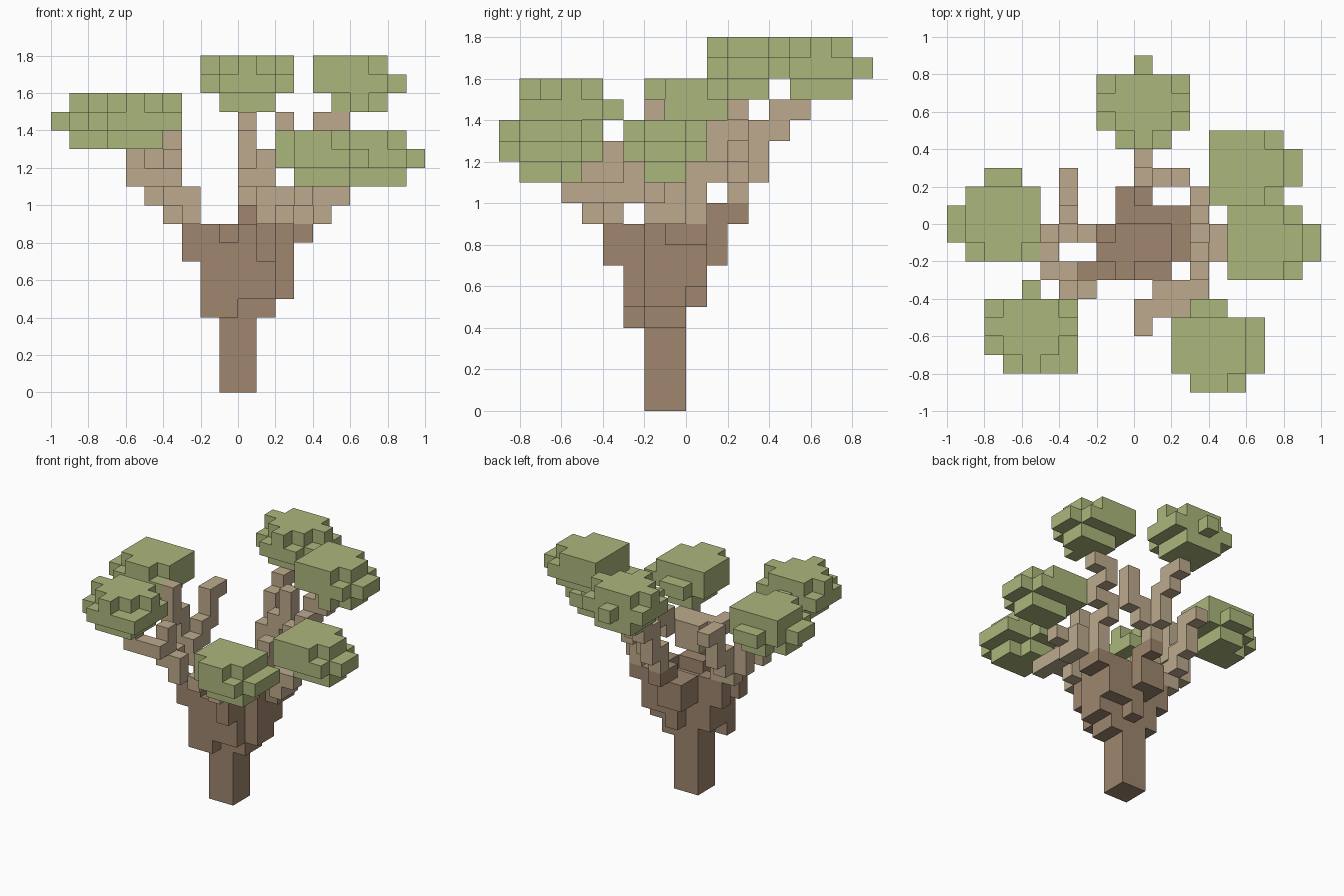
import bpy
import bmesh
from mathutils import Vector

CELL = 0.1
STEPS = {"R": Vector((1, 0, 0)), "B": Vector((0, 1, 0)), "U": Vector((0, 0, 1))}
STEPS.update({"L": -STEPS["R"], "F": -STEPS["B"], "D": -STEPS["U"]})

cube = bpy.data.objects.get("Cube")
if cube:
    bpy.data.objects.remove(cube, do_unlink=True)


def material(name, rgb):
    mat = bpy.data.materials.new(name)
    mat.use_nodes = True
    mat.diffuse_color = (*rgb, 1)
    bsdf = mat.node_tree.nodes["Principled BSDF"]
    bsdf.inputs["Base Color"].default_value = (*rgb, 1)
    return mat


bark = material("dark bark", (0.342, 0.238, 0.156))
twig = material("pale bark", (0.508, 0.402, 0.266))
leaf = material("leaf green", (0.407, 0.468, 0.202))


def grow(start, steps):
    """Cells of a limb that grows one cell per step: right, left, back, front, up, down."""
    spot = Vector(start)
    cells = {tuple(spot)}
    for step in steps:
        spot = spot + STEPS[step]
        cells.add(tuple(spot))
    return cells


def clump(x, y, z, lean):
    """Cells of a rounded leaf clump: three discs, the top one leaning sideways."""
    cells = set()
    for level, (reach, shift) in enumerate(((2.34, 0), (5.6, 0), (4.15, lean))):
        for i in range(-10, 10):
            for j in range(-10, 10):
                if (i - x - shift) ** 2 + (j - y) ** 2 <= reach:
                    cells.add((i, j, z + level))
    return cells


def build(name, cells, mat):
    """Skin the outer faces of a cell set and merge the flat areas."""
    bm = bmesh.new()
    for cell in cells:
        centre = Vector(cell) + Vector((0.5, 0.5, 0.5))
        for normal in STEPS.values():
            if tuple(Vector(cell) + normal) in cells:
                continue
            u = normal.yzx
            v = normal.cross(u)
            corners = (u + v, v - u, -u - v, u - v)
            bm.faces.new([bm.verts.new((centre + (normal + c) / 2) * CELL)
                          for c in corners])
    bmesh.ops.remove_doubles(bm, verts=bm.verts[:], dist=CELL / 100)
    bmesh.ops.dissolve_limit(bm, angle_limit=0.01, verts=bm.verts[:],
                             edges=bm.edges[:])
    bmesh.ops.recalc_face_normals(bm, faces=bm.faces[:])
    mesh = bpy.data.meshes.new(name)
    bm.to_mesh(mesh)
    bm.free()
    mesh.materials.append(mat)
    obj = bpy.data.objects.new(name, mesh)
    bpy.context.collection.objects.link(obj)


# Square trunk and the dark limbs that flare from it
trunk = {(x, y, z) for x in (-1, 0) for y in (-2, -1) for z in range(8)}
limbs = [
    ((-2, -3, 4), "UUURDDD"),
    ((-2, -2, 5), "UUBDD"),
    ((1, -2, 4), "UUUBDDD"),
    ((0, -3, 5), "UUURDDDUUFU"),
    ((2, -2, 5), "UUUBDDDUUUR"),
    ((1, 0, 6), "UURDDUUR"),
    ((0, 0, 5), "UUUBDUUB"),
    ((-1, 0, 7), "UBD"),
    ((-3, -1, 7), "UR"),
    ((-3, -3, 7), "UR"),
]
for start, steps in limbs:
    trunk |= grow(start, steps)
build("trunk", trunk, bark)

# Pale stepped branches
branches = {
    "back_branch": ((0, 2, 10), "UBUUBUB"),
    "back_bare_branch": ((1, 2, 11), "URUU"),
    "back_left_branch": ((3, 0, 9), "UUBURUBUR"),
    "left_branch": ((3, -1, 9), "RUFDUR"),
    "front_left_branch": ((1, -4, 9), "URDUFRF"),
    "left_bare_branch": ((3, -4, 10), "BUBU"),
    "front_bare_branch": ((1, -5, 9), "ULF"),
    "front_right_branch": ((-3, -4, 9), "ULBLRFUUDFLLUU"),
    "right_branch": ((-5, -1, 10), "UUFUU"),
    "right_bare_branch": ((-3, -1, 9), "LUBUBUUB"),
}
wood = set(trunk)
for name, (start, steps) in branches.items():
    cells = grow(start, steps)
    wood |= cells
    build(name, cells, twig)

# Leaf clumps, wrapped around the branch tips
leaves = {
    "back_leaves": (0, 5.85, 15, 0),
    "back_left_leaves": (5.75, 2.45, 15, -0.6),
    "left_leaves": (6.69, -1.5, 11, -0.6),
    "front_left_leaves": (3.95, -7.13, 11, -0.6),
    "front_right_leaves": (-6, -6.15, 13, 0),
    "right_leaves": (-7.8, -0.3, 13, 0.3),
}
# Single tufts that fill out the uneven rims
tufts = {
    "front_right_leaves": {(-4, -8, 14)},
    "right_leaves": {(-7, 2, 14), (-6, -2, 14)},
}
for name, middle in leaves.items():
    build(name, (clump(*middle) | tufts.get(name, set())) - wood, leaf)
